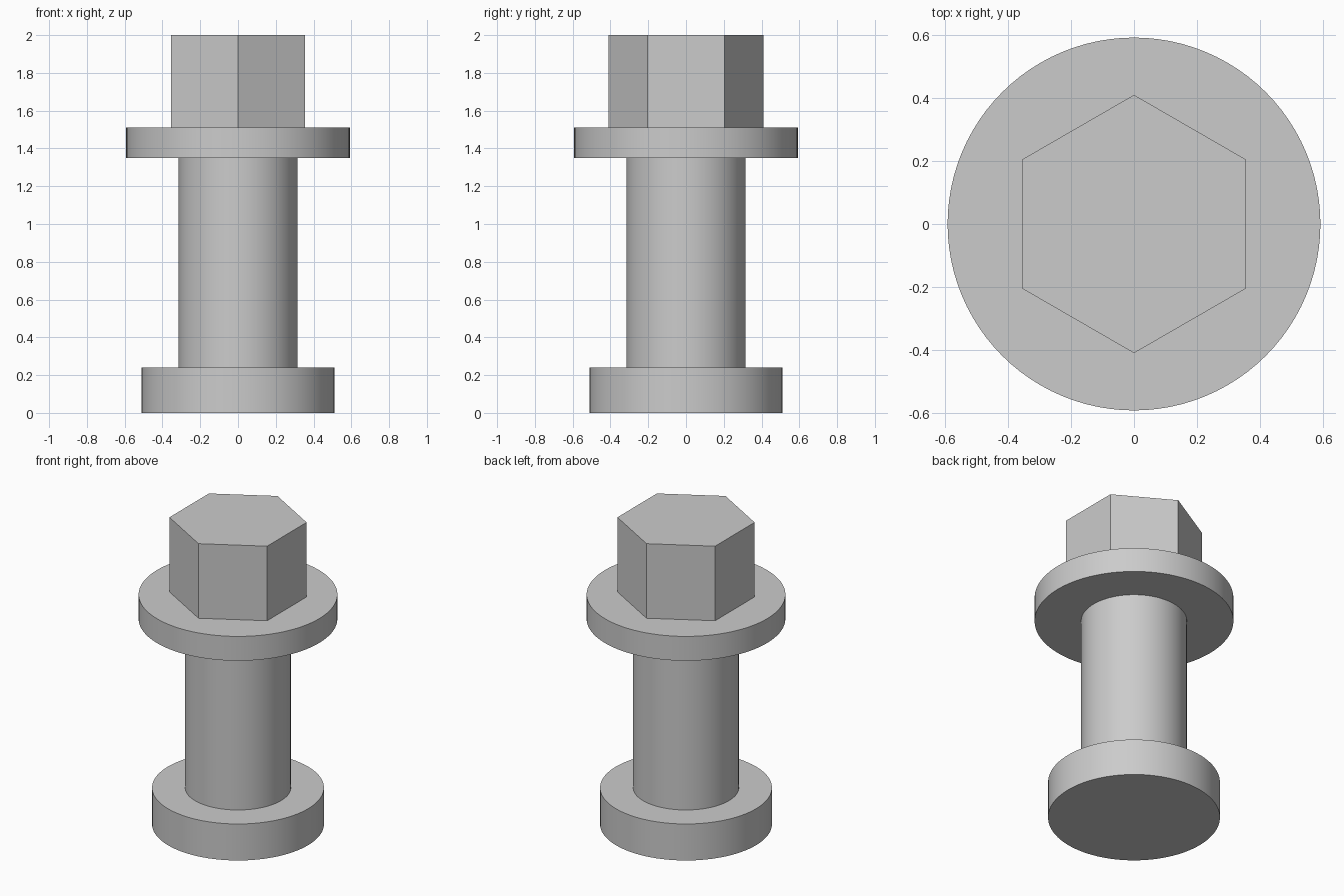
import bpy
import math

cube = bpy.data.objects.get("Cube")
if cube:
    bpy.data.objects.remove(cube, do_unlink=True)

# Plain grey metal
grey = bpy.data.materials.new("grey_metal")
grey.use_nodes = True
colour = (0.6, 0.6, 0.6, 1)
grey.diffuse_color = colour
grey.node_tree.nodes["Principled BSDF"].inputs["Base Color"].default_value = colour


def prism(name, radius, bottom, top, sides=96):
    """Upright cylinder or prism between two heights."""
    bpy.ops.mesh.primitive_cylinder_add(
        vertices=sides, radius=radius, depth=top - bottom,
        location=(0, 0, (bottom + top) / 2))
    part = bpy.context.object
    part.name = name
    part.data.materials.append(grey)
    bpy.ops.object.shade_smooth_by_angle(angle=math.radians(30))
    return part


# Stacked parts from the base up
prism("base_disc", 0.512, 0, 0.24)
prism("shank", 0.315, 0.24, 1.35)
prism("flange", 0.592, 1.35, 1.51)
prism("hex_head", 0.41, 1.51, 2, sides=6)
